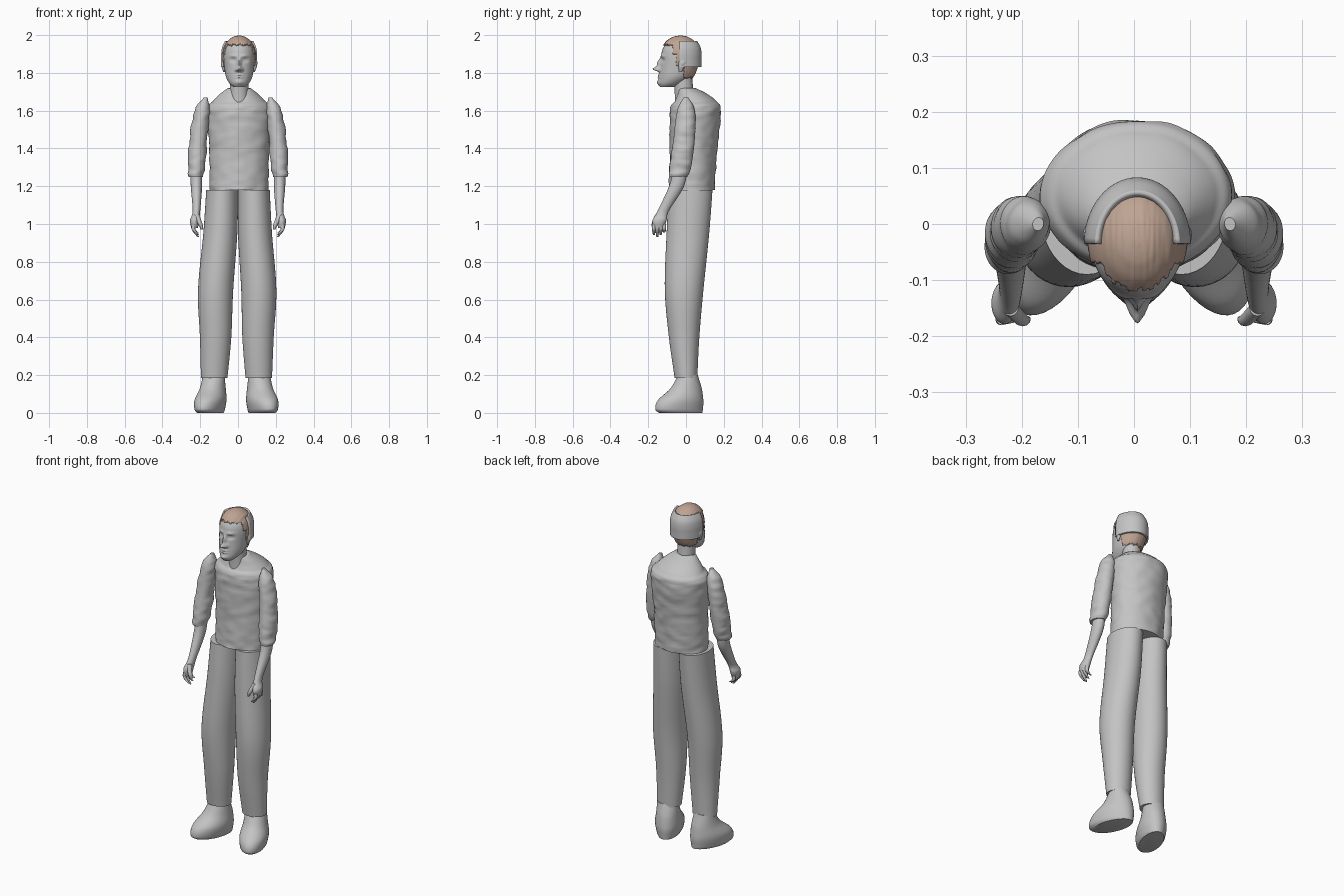
import bpy, bmesh, math
from mathutils import Vector, Matrix, noise

cube = bpy.data.objects.get("Cube")
if cube:
    bpy.data.objects.remove(cube, do_unlink=True)


def material(name, color):
    mat = bpy.data.materials.new(name)
    mat.use_nodes = True
    mat.diffuse_color = color
    mat.node_tree.nodes["Principled BSDF"].inputs["Base Color"].default_value = color
    return mat


GREY = material("plain grey", (0.55, 0.55, 0.55, 1))
TAN = material("hair tan", (0.52, 0.37, 0.29, 1))


def spline(rings, steps):
    """Smoothly interpolate between cross-sections (x, y, z, radius)."""
    vectors = [Vector(ring) for ring in rings]
    out = []
    for i, (start, end) in enumerate(zip(vectors, vectors[1:])):
        before = vectors[max(i - 1, 0)]
        after = vectors[min(i + 2, len(vectors) - 1)]
        leave = (end - before) / 2
        arrive = (after - start) / 2
        for s in range(steps):
            t = s / steps
            ease = t * t * (3 - 2 * t)
            out.append(start.lerp(end, ease) + leave * t * (1 - t) ** 2
                       - arrive * t * t * (1 - t))
    return out + [vectors[-1]]


def loft(name, rings, depth=(1, 1), mat=GREY, sides=32, steps=8,
         shape=None, keep=None, cap=True):
    """Skin elliptical cross-sections, then reshape or trim the surface.
    Depth is the y to x radius ratio at the first and the last section."""
    bm = bmesh.new()
    loops = []
    first, last = rings[0][2], rings[-1][2]
    for x, y, z, radius in spline(rings, steps):
        ratio = depth[0] + (depth[1] - depth[0]) * (z - first) / (last - first)
        angles = [math.tau * k / sides for k in range(sides)]
        loops.append([bm.verts.new((x + radius * math.cos(a),
                                    y + radius * ratio * math.sin(a), z))
                      for a in angles])
    for low, high in zip(loops, loops[1:]):
        for k in range(sides):
            n = (k + 1) % sides
            bm.faces.new((low[k], low[n], high[n], high[k]))
    if cap:
        bm.faces.new(loops[0])
        bm.faces.new(loops[-1])
    if shape:
        for v in bm.verts:
            v.co = shape(v.co.copy())
    bmesh.ops.recalc_face_normals(bm, faces=bm.faces)
    if keep:
        drop = [f for f in bm.faces if not keep(f.calc_center_median())]
        bmesh.ops.delete(bm, geom=drop, context="FACES")
    mesh = bpy.data.meshes.new(name)
    bm.to_mesh(mesh)
    bm.free()
    mesh.materials.append(mat)
    obj = bpy.data.objects.new(name, mesh)
    bpy.context.collection.objects.link(obj)
    bpy.ops.object.select_all(action="DESELECT")
    obj.select_set(True)
    bpy.context.view_layer.objects.active = obj
    bpy.ops.object.shade_smooth_by_angle(angle=math.radians(50))
    return obj


def thicken(obj, amount):
    mod = obj.modifiers.new("thickness", "SOLIDIFY")
    mod.thickness = amount
    mod.offset = -1


def wrinkle(p, height):
    bump = noise.noise(Vector((p.x * 14, p.y * 14, p.z * 36)))
    return p + Vector((p.x, p.y, 0)).normalized() * bump * height


# Shirt with rumpled cloth and an open neckline
def shirt_shape(p):
    if p.y < 0 and p.z > 1.64:
        p.z -= 0.7 * (p.z - 1.64) * math.exp(-(p.x / 0.03) ** 2)
    return wrinkle(p, 0.007 if p.z < 1.62 else 0.002)


shirt = loft("shirt", [(0, .03, 1.18, .155), (0, .04, 1.4, .16), (0, .05, 1.6, .17),
                       (0, .05, 1.65, .14), (0, .03, 1.69, .1), (0, 0, 1.72, .06)],
             depth=(.78, .8), sides=72, steps=12, shape=shirt_shape)

neck = loft("neck", [(0, 0, 1.6, .06), (0, -.01, 1.7, .05), (0, -.02, 1.82, .05)])

# Head: facial relief as (offset from centre, height, width, tallness, depth)
RELIEF = {
    "nose tip": (0, 1.82, .014, .012, .035),
    "nose bridge": (0, 1.85, .01, .025, .02),
    "nostril": (.014, 1.815, .008, .008, .012),
    "brow": (.03, 1.89, .02, .008, .006),
    "eye socket": (.03, 1.867, .016, .01, -.012),
    "eyeball": (.03, 1.867, .01, .005, .006),
    "lips": (0, 1.782, .02, .011, .01),
    "mouth line": (0, 1.782, .024, .003, -.006),
    "chin": (0, 1.75, .02, .013, .01),
}

JAW = [(0, -.1, 1.725, .03), (0, -.08, 1.745, .052), (0, -.055, 1.78, .07),
       (0, -.04, 1.83, .078)]
CROWN = [(0, -.03, 1.89 + .1 * math.sin(a), .083 * math.cos(a))
         for a in (0, .4, .8, 1.1, 1.3, 1.5)]


def face_shape(p):
    if p.y < -0.06:
        p.y -= sum(out * math.exp(-((abs(p.x) - x) / wide) ** 2
                                  - ((p.z - z) / tall) ** 2)
                   for x, z, wide, tall, out in RELIEF.values())
    return p


head = loft("head", JAW + CROWN, depth=(1.25, 1.2), sides=112, steps=12,
            shape=face_shape)

# Hair: an enlarged skull trimmed along a ragged hairline
CENTRE = Vector((0, -.03, 1.88))


def hairline(p):
    edge = 1.775
    for limit, height in ((-.01, 1.835), (-.05, 1.9), (-.07, 1.95)):
        if p.y < limit:
            edge = height
    return p.z > edge + 0.007 * math.sin(p.x * 330) * math.sin(p.x * 140 + 1)


def comb(p):
    ridge = noise.noise(Vector((p.x * 150, p.y * 12, p.z * 12)))
    return CENTRE + (p - CENTRE) * (1.07 + 0.012 * ridge)


hair = loft("hair", JAW + CROWN, depth=(1.25, 1.2), mat=TAN, sides=112, steps=12,
            shape=comb, keep=hairline)
thicken(hair, 0.008)

# Plain band wrapped around the back of the head
band = loft("head_band", [(0, -.035, 1.9 + .07 * k, .095 - .02 * max(k, 0) ** 2)
                          for k in (-1, -.5, 0, .5, 1)],
            depth=(1.23, 1.25), sides=64, keep=lambda p: p.y > -0.036, cap=False)
thicken(band, 0.012)

# The upper body sits slightly to its own left
for part in (shirt, neck, head, hair, band):
    part.location.x = 0.006

# Paired parts, written for the left and mirrored for the right
SLEEVE = [(.17, 0, 1.67, .01), (.19, 0, 1.6, .04), (.21, -.01, 1.45, .047),
          (.22, -.03, 1.3, .046), (.225, -.04, 1.25, .038)]
FOREARM = [(.22, -.03, 1.3, .03), (.22, -.05, 1.2, .03), (.22, -.12, 1.07, .02),
           (.23, -.14, 1.02, .024), (.23, -.145, .98, .018)]
THUMB = [(.22, -.15, 1.05, .014), (.2, -.17, 1, .012), (.19, -.17, .97, .006)]
TROUSER = [(.084, .025, 1.18, .084), (.09, .01, .95, .09), (.11, -.01, .65, .093),
           (.106, -.01, .4, .083), (.11, 0, .185, .07)]
SHOE = [(0, -.04, 0, .06), (0, -.05, .02, .07), (0, -.04, .07, .077),
        (0, -.01, .13, .066), (0, 0, .2, .058)]
EAR = [(.08, -.03, 1.805, .004), (.085, -.02, 1.85, .012), (.085, -.02, 1.88, .004)]

for side, sign in (("left", 1), ("right", -1)):
    def mirror(p):
        return Vector((sign * p.x, p.y, p.z))

    def leg(p):
        # The right leg stands a little wider than the left
        lean = 0.019 * (1 - p.z / 1.18) if sign < 0 else 0
        return mirror(p) - Vector((lean, 0, 0))

    def foot(p):
        # Toes point outward from the ankle
        turned = Matrix.Rotation(math.radians(21), 3, "Z") @ p
        return leg(turned + Vector((.113, .01, 0)))

    loft(side + "_sleeve", SLEEVE, depth=(1.15, 1.25), sides=40, steps=14,
         shape=lambda p: mirror(wrinkle(p, 0.006)))
    loft(side + "_forearm", FOREARM, depth=(1.2, 1.6), shape=mirror)
    loft(side + "_thumb", THUMB, sides=12, shape=mirror)
    for i in range(4):
        y = -.17 + .018 * i
        tip = .93 + .012 * abs(i - 1)
        loft(f"{side}_finger_{i + 1}", [(.235, y, 1, .01), (.235, y, .97, .01),
                                        (.21, y, tip, .005)],
             sides=12, shape=mirror)
    loft(side + "_trouser_leg", TROUSER, depth=(1.37, .86), sides=40, shape=leg)
    loft(side + "_shoe", SHOE, depth=(2, .9), sides=40, shape=foot)
    ear = loft(side + "_ear", EAR, depth=(1.7, 1.7), sides=16, shape=mirror)
    ear.location.x = 0.006
